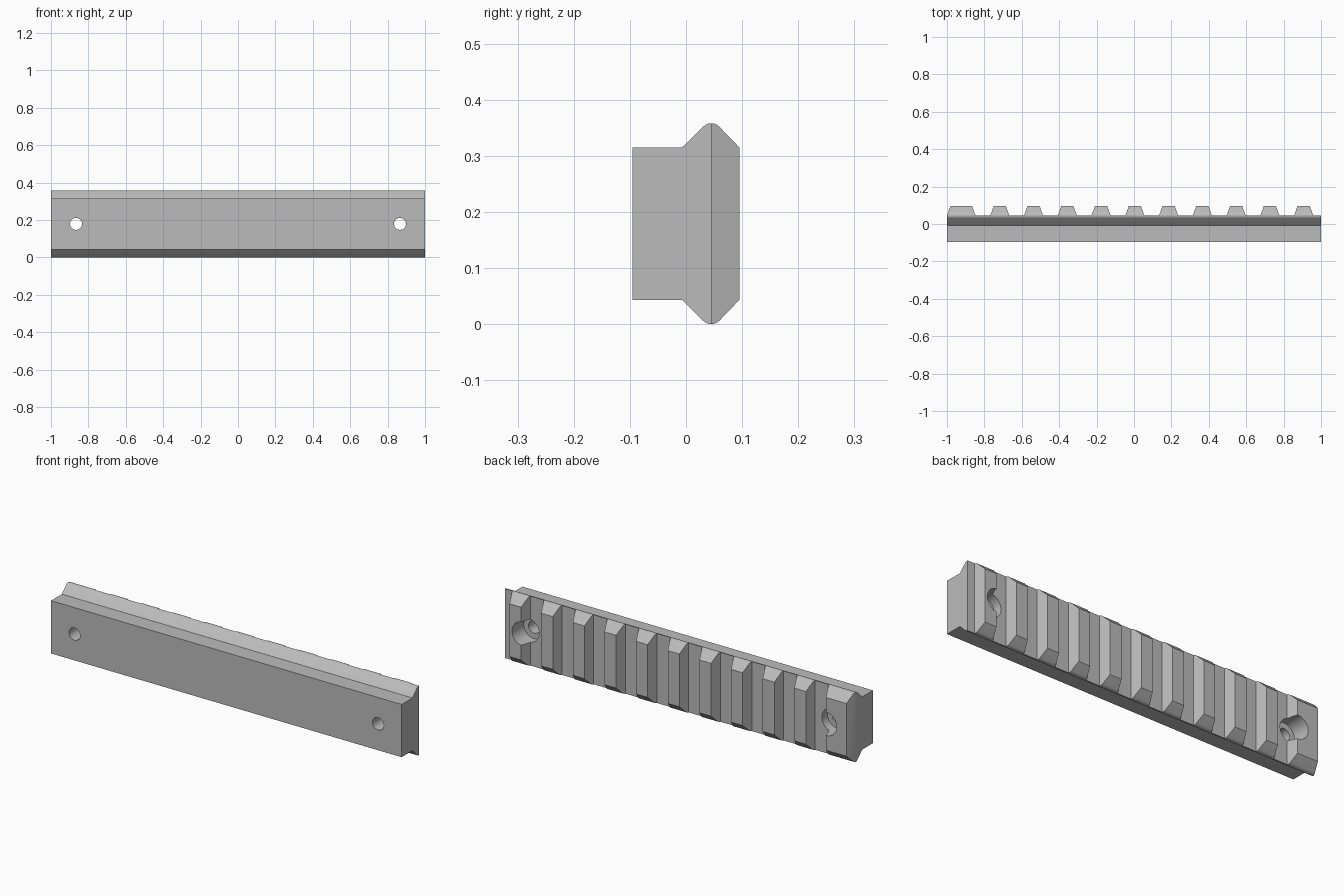
import bpy, bmesh, math
from mathutils import Matrix

cube = bpy.data.objects.get("Cube")
if cube:
    bpy.data.objects.remove(cube)

HEIGHT, MID = 0.358, 0.179
FLOOR, BACK, FRONT = 0.045, 0.095, -0.095   # slot floor, tooth tops, front face
PITCH, LAST, HALF, LEAN = 0.1805, 0.907, 0.051, 0.018

grey = bpy.data.materials.new("metal grey")
grey.use_nodes = True
grey.diffuse_color = (0.5, 0.5, 0.5, 1)
grey.node_tree.nodes["Principled BSDF"].inputs["Base Color"].default_value = (0.5, 0.5, 0.5, 1)


def prism(bm, points, offset):
    """Extrude a closed outline of 3D points along an offset."""
    face = bm.faces.new([bm.verts.new(p) for p in points])
    new = bmesh.ops.extrude_face_region(bm, geom=[face])["geom"]
    bmesh.ops.translate(bm, vec=offset, verts=[v for v in new if isinstance(v, bmesh.types.BMVert)])


def make_object(name, bm):
    bmesh.ops.recalc_face_normals(bm, faces=bm.faces)
    mesh = bpy.data.meshes.new(name)
    bm.to_mesh(mesh)
    bm.free()
    mesh.materials.append(grey)
    obj = bpy.data.objects.new(name, mesh)
    bpy.context.collection.objects.link(obj)
    return obj


# Rail body: one half profile with a rounded lip, mirrored about mid height
radius = 0.02
half = [(FRONT, 0.315), (-0.007, 0.315)]
for i in range(7):
    a = math.radians(135 - 15 * i)
    half.append((FLOOR + radius * math.cos(a), HEIGHT - radius + radius * math.sin(a)))
half.append((BACK, 0.315))
outline = half + [(y, HEIGHT - z) for y, z in reversed(half)]
bm = bmesh.new()
prism(bm, [(-1, y, z) for y, z in outline], (2, 0, 0))
rail = make_object("rail", bm)

# Slots between the sloped teeth, including both open ends
centres = [LAST - PITCH * i for i in range(10, -1, -1)]
starts = [-1] + [c - HALF for c in centres[1:]]
ends = [c + HALF for c in centres]
gaps = zip([-1.2] + ends, starts + [1.2])
top = 0.12
lean = LEAN * (top - FLOOR) / (BACK - FLOOR)
bm = bmesh.new()
for a, b in gaps:
    prism(bm, [(a, FLOOR, -0.1), (b, FLOOR, -0.1), (b + lean, top, -0.1), (a - lean, top, -0.1)],
          (0, 0, 0.6))
slots = make_object("slot_cutter", bm)


def hole_cutter(name, r, y0, y1):
    bm = bmesh.new()
    for x in (-0.866, 0.866):
        place = Matrix.Translation((x, (y0 + y1) / 2, MID)) @ Matrix.Rotation(math.pi / 2, 4, "X")
        bmesh.ops.create_cone(bm, cap_ends=True, segments=40, radius1=r, radius2=r,
                              depth=y1 - y0, matrix=place)
    return make_object(name, bm)


# Screw holes with a wide recess at the back
cutters = [slots, hole_cutter("recess_cutter", 0.06, 0.0, 0.2),
           hole_cutter("screw_hole_cutter", 0.032, -0.2, 0.15)]
bpy.context.view_layer.objects.active = rail
rail.select_set(True)
for cutter in cutters:
    mod = rail.modifiers.new(cutter.name, "BOOLEAN")
    mod.operation, mod.solver, mod.object = "DIFFERENCE", "EXACT", cutter
    bpy.ops.object.modifier_apply(modifier=mod.name)
    bpy.data.objects.remove(cutter)

bpy.ops.object.select_all(action="DESELECT")
rail.select_set(True)
bpy.ops.object.shade_smooth_by_angle(angle=math.radians(30))
